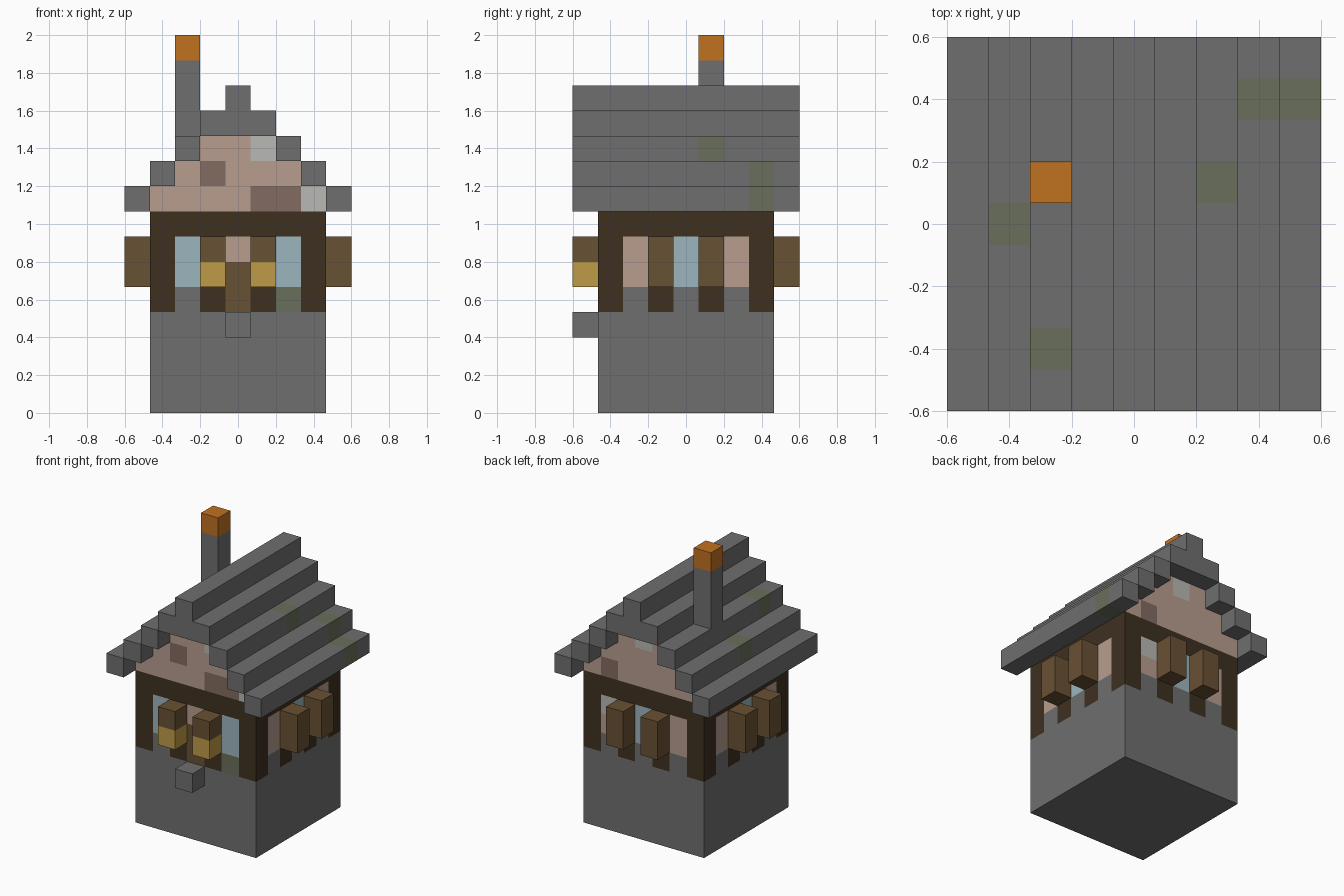
import bpy, bmesh
from mathutils import Matrix, Vector

cube = bpy.data.objects.get("Cube")
if cube:
    bpy.data.objects.remove(cube, do_unlink=True)

U = 2 / 15  # one block


def linear(c):
    c /= 255
    return c / 12.92 if c <= 0.04045 else ((c + 0.055) / 1.055) ** 2.4


def material(name, rgb):
    m = bpy.data.materials.new(name)
    col = [linear(c) for c in rgb] + [1.0]
    m.use_nodes = True
    m.diffuse_color = col
    m.node_tree.nodes["Principled BSDF"].inputs["Base Color"].default_value = col
    return m


# Letters are used in the wall patterns below
MATS = {
    "S": material("grey_stone", (111, 111, 111)),
    "D": material("dark_timber", (62, 48, 32)),
    "B": material("brown_wood", (105, 81, 51)),
    "Y": material("lantern_yellow", (190, 155, 70)),
    "P": material("pink_plaster", (184, 157, 143)),
    "T": material("worn_plaster", (130, 107, 98)),
    "L": material("pale_plaster", (184, 185, 179)),
    "G": material("window_glass", (156, 182, 190)),
    "M": material("mossy_stone", (105, 111, 91)),
    "O": material("chimney_orange", (192, 113, 32)),
}


def finish(name, bm, letters):
    me = bpy.data.meshes.new(name)
    bm.to_mesh(me)
    bm.free()
    for k in letters:
        me.materials.append(MATS[k])
    ob = bpy.data.objects.new(name, me)
    bpy.context.collection.objects.link(ob)
    return ob


def box_mesh(lo, hi):
    """Box between two corners given in blocks."""
    lo, hi = Vector(lo) * U, Vector(hi) * U
    bm = bmesh.new()
    bmesh.ops.create_cube(bm, size=1, matrix=Matrix.Translation((lo + hi) / 2)
                          @ Matrix.Diagonal((hi - lo).to_4d()))
    return bm


def box(name, lo, hi, letter):
    return finish(name, box_mesh(lo, hi), letter)


def block(name, x, y, z0, z1, letter):
    """Upright one-block column centred on x, y."""
    return box(name, (x - .5, y - .5, z0), (x + .5, y + .5, z1), letter)


def wall(name, rows, turn):
    """Patterned wall: rows run top to bottom, left to right from outside."""
    bm = bmesh.new()
    letters = sorted(set("".join(rows)) - {" "})
    for r, row in enumerate(rows):
        z = 4 + len(rows) - 1 - r
        for i, k in enumerate(row):
            if k == " ":
                continue
            x = i - 3.5
            quad = [(x, z), (x + 1, z), (x + 1, z + 1), (x, z + 1)]
            f = bm.faces.new([bm.verts.new(Vector((a, -3.5, b)) * U) for a, b in quad])
            f.material_index = letters.index(k)
    bmesh.ops.remove_doubles(bm, verts=bm.verts, dist=0.001)
    bmesh.ops.rotate(bm, verts=bm.verts, matrix=Matrix.Rotation(turn, 3, "Z"))
    return finish(name, bm, letters)


# Stone base
box("stone_base", (-3.5, -3.5, 0), (3.5, 3.5, 4), "S")

# Timber framed walls with gables at the front and back
QUARTER = 1.5707963
side = ["DDDDDDD", "DPBGBPD", "DPBGBPD", "DSDSDSD"]
front = ["  PPL  ", " PTPPP ", "PPPPTTL",
         "DDDDDDD", "DGDPDGD", "DGDBDGD", "DSDBDMD"]
back = ["  PLP  ", " PPPPP ", "PTPPPPP",
        "DDDDDDD", "DLBGBPD", "DPBGBPD", "DSDSDSD"]
wall("front_wall", front, 0)
wall("left_wall", side, QUARTER)
wall("back_wall", back, 2 * QUARTER)
wall("right_wall", side, -QUARTER)

# Shutters, front lanterns and front step
for s in (-1, 1):
    block("back_shutter", s, 4, 5, 7, "B")
    block("lantern_bracket", s, -4, 6, 7, "B")
    block("lantern", s, -4, 5, 6, "Y")
    for y in (-1, 1):
        block("side_shutter", 4 * s, y, 5, 7, "B")
block("door_step", 0, -4, 3, 4, "S")

# Stepped roof courses, each with at most one mossy block along its length
MOSS = {4: 3, 3: 3, 2: 1, -3: 0, -2: -3}


def roof_course(name, x0, x1, z, moss=None):
    bm = box_mesh((x0, -4.5, z), (x1, 4.5, z + 1))
    if moss is not None:
        for y in (moss - .5, moss + .5):
            bmesh.ops.bisect_plane(bm, geom=bm.verts[:] + bm.edges[:] + bm.faces[:],
                                   plane_co=(0, y * U, 0), plane_no=(0, 1, 0))
        for f in bm.faces:
            if abs(f.calc_center_median().y / U - moss) < .4:
                f.material_index = 1
    return finish(name, bm, "SM")


for s in (-1, 1):
    for step in (4, 3, 2):
        x = s * step
        roof_course("roof_course", x - .5, x + .5, 12 - step, MOSS.get(x))
roof_course("upper_roof", -1.5, 1.5, 11)
roof_course("roof_ridge", -.5, .5, 12)

# Chimney
block("chimney", -2, 1, 11, 14, "S")
block("chimney_top", -2, 1, 14, 15, "O")
